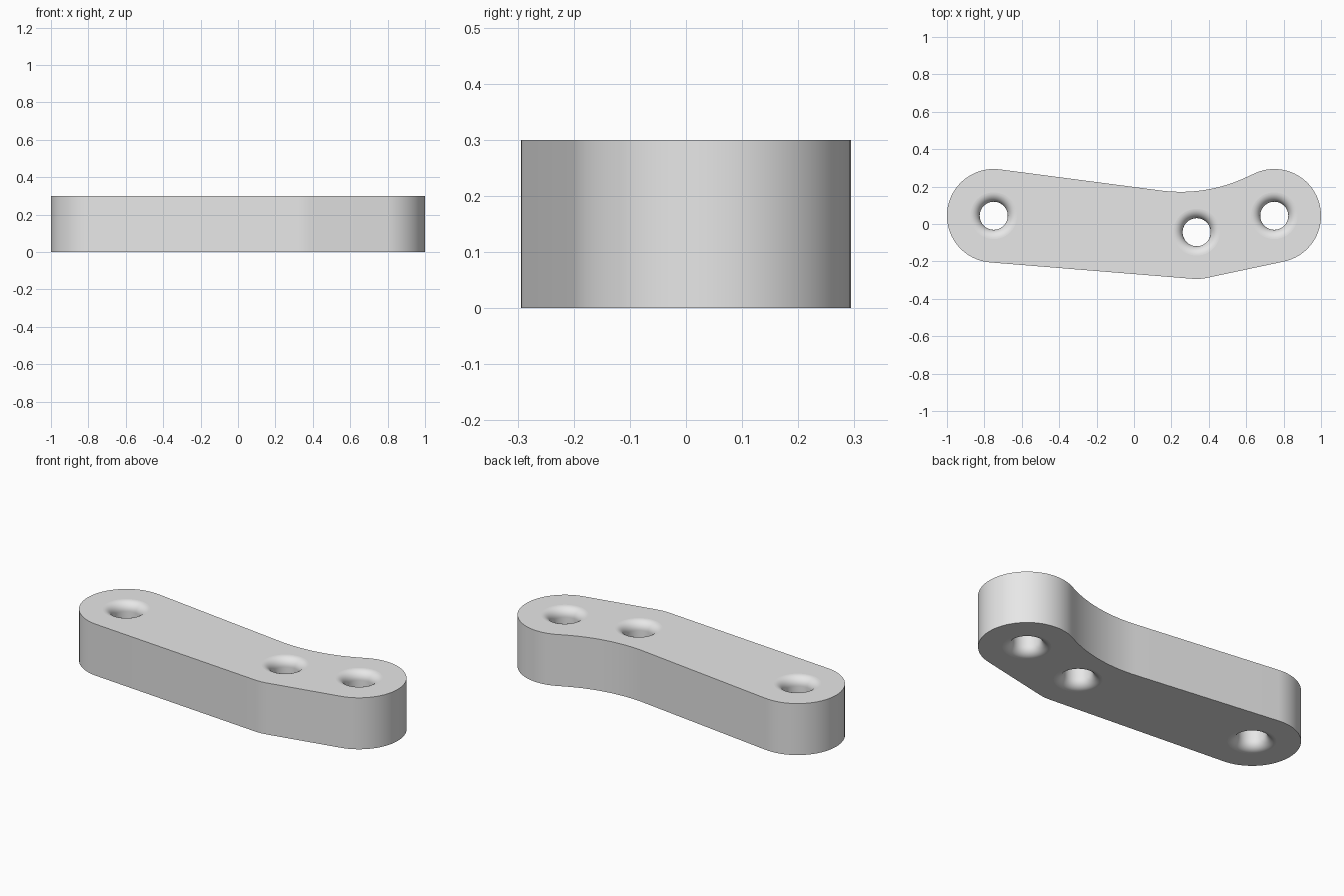
import bpy, bmesh, math
from mathutils import Vector

cube = bpy.data.objects.get("Cube")
if cube:
    bpy.data.objects.remove(cube, do_unlink=True)

HEIGHT = 0.30
BOSS = 0.25        # outer radius round each hole
BORE = 0.075       # hole radius
FILLET = 0.05      # rounding of each hole mouth
LEFT = Vector((0.75, 0.044))
RIGHT = Vector((-0.75, 0.044))
MIDDLE = Vector((0.335, -0.044))
WAIST, WAIST_R = Vector((0.25, 1.0)), 0.828   # concave back edge


def arc(centre, radius, start, end, steps):
    """Points along an arc, both ends included."""
    angles = [start + (end - start) * i / steps for i in range(steps + 1)]
    return [centre + radius * Vector((math.cos(a), math.sin(a))) for a in angles]


def heading(a, b):
    d = b - a
    return math.atan2(d.y, d.x)


def outline():
    """Counter-clockwise plate outline made of tangent arcs."""
    quarter = math.pi / 2
    front_a = heading(RIGHT, MIDDLE) - quarter
    front_b = heading(MIDDLE, LEFT) - quarter
    # tangent directions where the concave back edge meets the two ends
    back_left = heading(LEFT, WAIST)
    span = (WAIST - RIGHT).length
    back_right = heading(RIGHT, WAIST) + math.acos((BOSS + WAIST_R) / span)
    points = arc(MIDDLE, BOSS, front_a, front_b, 4)
    points += arc(LEFT, BOSS, front_b, back_left, 40)
    points += arc(WAIST, WAIST_R, back_left - math.pi, back_right - math.pi, 20)[1:]
    points += arc(RIGHT, BOSS, back_right, front_a + 2 * math.pi, 40)
    return points


def bore_profile(steps=10):
    """Radius and height pairs from the bottom mouth to the top mouth."""
    lower = []
    for i in range(steps + 1):
        a = math.pi / 2 * i / steps
        lower.append((BORE + FILLET * (1 - math.sin(a)), FILLET * (1 - math.cos(a))))
    return lower + [(r, HEIGHT - z) for r, z in reversed(lower)]


bm = bmesh.new()


def ring(points, z):
    return [bm.verts.new((p.x, p.y, z)) for p in points]


def skin(rings):
    """Join successive rings with smooth quads."""
    for low, high in zip(rings, rings[1:]):
        n = len(low)
        for i in range(n):
            j = (i + 1) % n
            bm.faces.new((low[i], low[j], high[j], high[i])).smooth = True


# Outer wall
shape = outline()
stacks = [[ring(shape, 0), ring(shape, HEIGHT)]]

# Three holes with rounded mouths
for centre in (LEFT, MIDDLE, RIGHT):
    stacks.append([ring(arc(centre, r, 0, 2 * math.pi, 48)[:-1], z)
                   for r, z in bore_profile()])
for stack in stacks:
    skin(stack)

# Flat bottom and top faces around the holes
for end, up in ((0, -1), (-1, 1)):
    edges = []
    for stack in stacks:
        loop = stack[end]
        edges += [bm.edges.get((loop[i - 1], loop[i])) for i in range(len(loop))]
    made = bmesh.ops.triangle_fill(bm, use_beauty=True, use_dissolve=False,
                                   edges=edges, normal=(0, 0, up))
    for item in made["geom"]:
        if isinstance(item, bmesh.types.BMFace):
            item.smooth = False

bmesh.ops.recalc_face_normals(bm, faces=bm.faces[:])
mesh = bpy.data.meshes.new("link_plate")
bm.to_mesh(mesh)
bm.free()

# Plain grey material
grey = bpy.data.materials.new("light_grey")
grey.use_nodes = True
colour = (0.8, 0.8, 0.8, 1)
grey.diffuse_color = colour
grey.node_tree.nodes["Principled BSDF"].inputs["Base Color"].default_value = colour
mesh.materials.append(grey)

plate = bpy.data.objects.new("link_plate", mesh)
bpy.context.collection.objects.link(plate)
